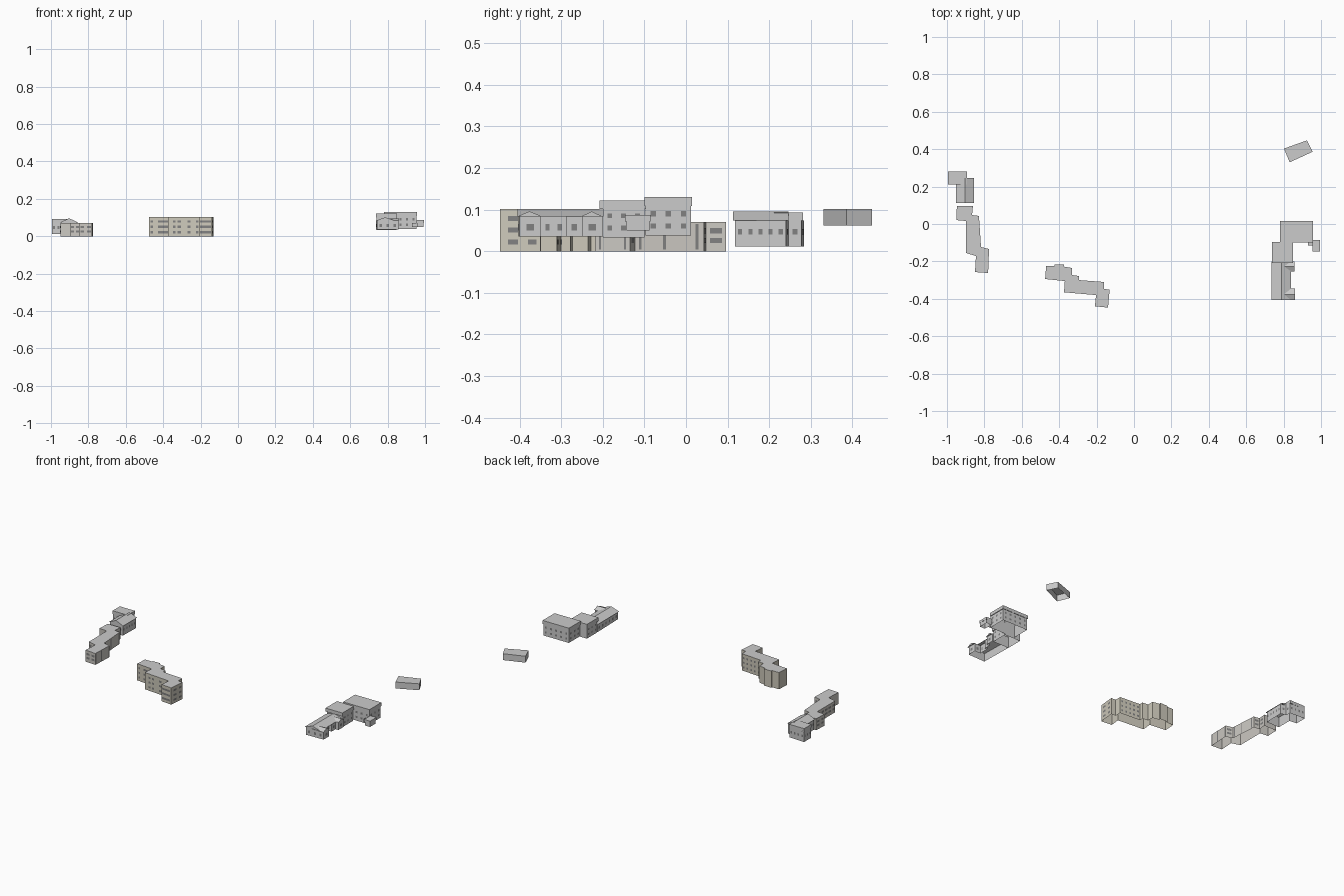
import bpy, bmesh
from mathutils import Vector

if "Cube" in bpy.data.objects:
    bpy.data.objects.remove(bpy.data.objects["Cube"])


def material(name, rgb):
    m = bpy.data.materials.new(name)
    m.diffuse_color = (*rgb, 1)
    m.use_nodes = True
    m.node_tree.nodes["Principled BSDF"].inputs["Base Color"].default_value = m.diffuse_color
    return m


TAN = material("tan_wall", (0.62, 0.59, 0.50))
STONE = material("stone_wall", (0.60, 0.58, 0.54))
PALE = material("pale_wall", (0.66, 0.66, 0.65))
GLASS = material("window_glass", (0.22, 0.22, 0.22))


def make(name, bm, mat=None):
    me = bpy.data.meshes.new(name)
    bm.to_mesh(me)
    bm.free()
    ob = bpy.data.objects.new(name, me)
    bpy.context.collection.objects.link(ob)
    if mat:
        me.materials.append(mat)
    return ob


def add_face(bm, pts):
    bm.faces.new([bm.verts.new(p) for p in pts])


def edges(poly):
    return list(zip(poly, poly[1:] + poly[:1]))


# Outline points run clockwise seen from above; shells are open underneath
def walls(name, poly, z0, z1, mat):
    bm = bmesh.new()
    for (ax, ay), (bx, by) in edges(poly):
        add_face(bm, [(bx, by, z0), (ax, ay, z0), (ax, ay, z1), (bx, by, z1)])
    make(name, bm, mat)


def flat_roof(name, poly, z):
    bm = bmesh.new()
    add_face(bm, [(x, y, z) for x, y in reversed(poly)])
    make(name, bm)


def block(name, poly, z0, z1, mat):
    walls(name + "_walls", poly, z0, z1, mat)
    flat_roof(name + "_roof", poly, z1)


def rect(x0, x1, y0, y1):
    return [(x0, y1), (x1, y1), (x1, y0), (x0, y0)]


def roof_box(name, x0, x1, y0, y1, z0, z1, o=0.003):
    p = rect(x0 - o, x1 + o, y0 - o, y1 + o)
    walls(name + "_fascia", p, z0, z1, None)
    flat_roof(name + "_roof", p, z1)


# Pitched roof with its ridge along x or y and closed gable ends
def gable(name, x0, x1, y0, y1, eave, ridge, axis):
    bm = bmesh.new()
    if axis == 'y':
        m = (x0 + x1) / 2
        r0, r1 = (m, y0, ridge), (m, y1, ridge)
        a, b, c, d = [(x0, y0, eave), (x1, y0, eave), (x1, y1, eave), (x0, y1, eave)]
    else:
        m = (y0 + y1) / 2
        r0, r1 = (x1, m, ridge), (x0, m, ridge)
        a, b, c, d = [(x1, y0, eave), (x1, y1, eave), (x0, y1, eave), (x0, y0, eave)]
    add_face(bm, [a, b, r0])
    add_face(bm, [c, d, r1])
    add_face(bm, [b, c, r1, r0])
    add_face(bm, [d, a, r0, r1])
    make(name, bm)


# Panes just proud of one wall: spans are (start, end) fractions, rows are (low, high)
def panes(name, a, b, spans, rows, off=0.0008):
    a, b = Vector((*a, 0)), Vector((*b, 0))
    d = b - a
    n = Vector((-d.y, d.x, 0)).normalized() * off
    bm = bmesh.new()
    for s, t in spans:
        p, q = a + d * s + n, a + d * t + n
        for lo, hi in rows:
            add_face(bm, [(q.x, q.y, lo), (p.x, p.y, lo), (p.x, p.y, hi), (q.x, q.y, hi)])
    make(name, bm, GLASS)


def even(n, fill=0.4):
    return [((i + .5 - fill / 2) / n, (i + .5 + fill / 2) / n) for i in range(n)]


def facade(name, poly, rows, pitch, fill=0.4, skip=()):
    for i, (a, b) in enumerate(edges(poly)):
        length = (Vector(b) - Vector(a)).length
        if length > 0.03 and i not in skip:
            panes(f"{name}_windows_{i}", a, b, even(max(1, round(length / pitch)), fill), rows)


# North-west house: flat-topped north part and a gabled south wing
nw = [(-.995, .283), (-.893, .278), (-.893, .246), (-.858, .24), (-.861, .118),
      (-.947, .118), (-.947, .21), (-.995, .214)]
walls("northwest_house_walls", nw, .012, .074, PALE)
gable("northwest_south_roof", -.951, -.855, .113, .246, .074, .096, 'y')
roof_box("northwest_north", -.992, -.896, .214, .278, .074, .093)
facade("northwest_house", nw, [(.04, .054)], .026, .4)

# West terrace: three staggered flat-roofed blocks
west = [(-.947, .096), (-.861, .096), (-.866, .048), (-.829, .043), (-.818, -.123),
        (-.775, -.134), (-.78, -.262), (-.85, -.257), (-.845, -.171), (-.898, -.155),
        (-.898, .016), (-.950, .021)]
block("west_terrace", west, 0, .07, STONE)
facade("west_terrace_front", west, [(.02, .032), (.043, .056)], .035, .6, skip=(0, 3, 5, 7, 10))
for i, k in enumerate((3, 5)):
    panes(f"west_terrace_stair_{i}", west[k], west[k + 1], [(.08, .12), (.55, .59), (.9, .94)], [(.004, .066)])
panes("west_terrace_gallery", west[9], west[10], even(5, .5), [(.02, .032), (.043, .056)])

# Central apartments: three storeys in a stepped row
mid = [(-.47, -.225), (-.424, -.225), (-.424, -.217), (-.374, -.217), (-.374, -.228),
       (-.332, -.235), (-.332, -.273), (-.294, -.278), (-.294, -.3), (-.16, -.31),
       (-.16, -.348), (-.13, -.35), (-.139, -.447), (-.209, -.44), (-.203, -.38),
       (-.374, -.365), (-.37, -.305), (-.475, -.294)]
block("central_apartments", mid, 0, .102, TAN)
storeys = [(.016, .028), (.045, .057), (.073, .085)]
panes("apartments_end_windows", mid[12], mid[13], [(.08, .92)], storeys)
panes("apartments_south_windows", mid[14], mid[15],
      [(.04, .13), (.3, .39), (.6, .7), (.76, .85)], storeys)
panes("apartments_west_windows", mid[16], mid[17], [(.05, .56), (.8, .92)], storeys)
panes("apartments_east_windows", mid[11], mid[12], [(.1, .3), (.55, .8)], storeys)
panes("apartments_back_windows", mid[8], mid[9], even(5), storeys)

# East complex: tall north block, middle block, low south wing with bays, and annex
north = rect(.783, .955, -.097, .012)
walls("east_north_walls", north, .038, .11, PALE)
roof_box("east_north", .783, .955, -.097, .012, .109, .13)
facade("east_north", north, [(.055, .067), (.084, .097)], .036, .35)

middle = rect(.74, .848, -.2, -.1)
walls("east_middle_walls", middle, .033, .102, PALE)
roof_box("east_middle", .74, .848, -.205, -.1, .101, .122)
facade("east_middle", middle, [(.05, .062), (.08, .091)], .036, .35, skip=(0, 2))

south = [(.738, -.2), (.853, -.2), (.853, -.25), (.834, -.25), (.834, -.288), (.818, -.288),
         (.818, -.348), (.858, -.348), (.858, -.4), (.743, -.403)]
walls("east_south_walls", south, .035, .084, PALE)
gable("east_south_roof", .735, .84, -.405, -.2, .083, .101, 'y')
gable("east_bay_roof", .785, .857, -.253, -.2, .083, .096, 'x')
gable("east_dormer_roof", .785, .862, -.407, -.345, .083, .096, 'x')
facade("east_south", south, [(.05, .066)], .035, .35, skip=(0,))

annex = rect(.957, .992, -.143, -.088)
walls("east_annex_walls", annex, .05, .074, PALE)
roof_box("east_annex", .957, .992, -.143, -.088, .072, .087)
walls("annex_link_walls", rect(.93, .957, -.115, -.095), .05, .072, PALE)
flat_roof("annex_link_roof", rect(.93, .957, -.115, -.095), .072)

# Detached shed, turned to the street and open below
block("detached_shed", [(.802, .403), (.924, .447), (.955, .386), (.832, .33)], .062, .101, None)
